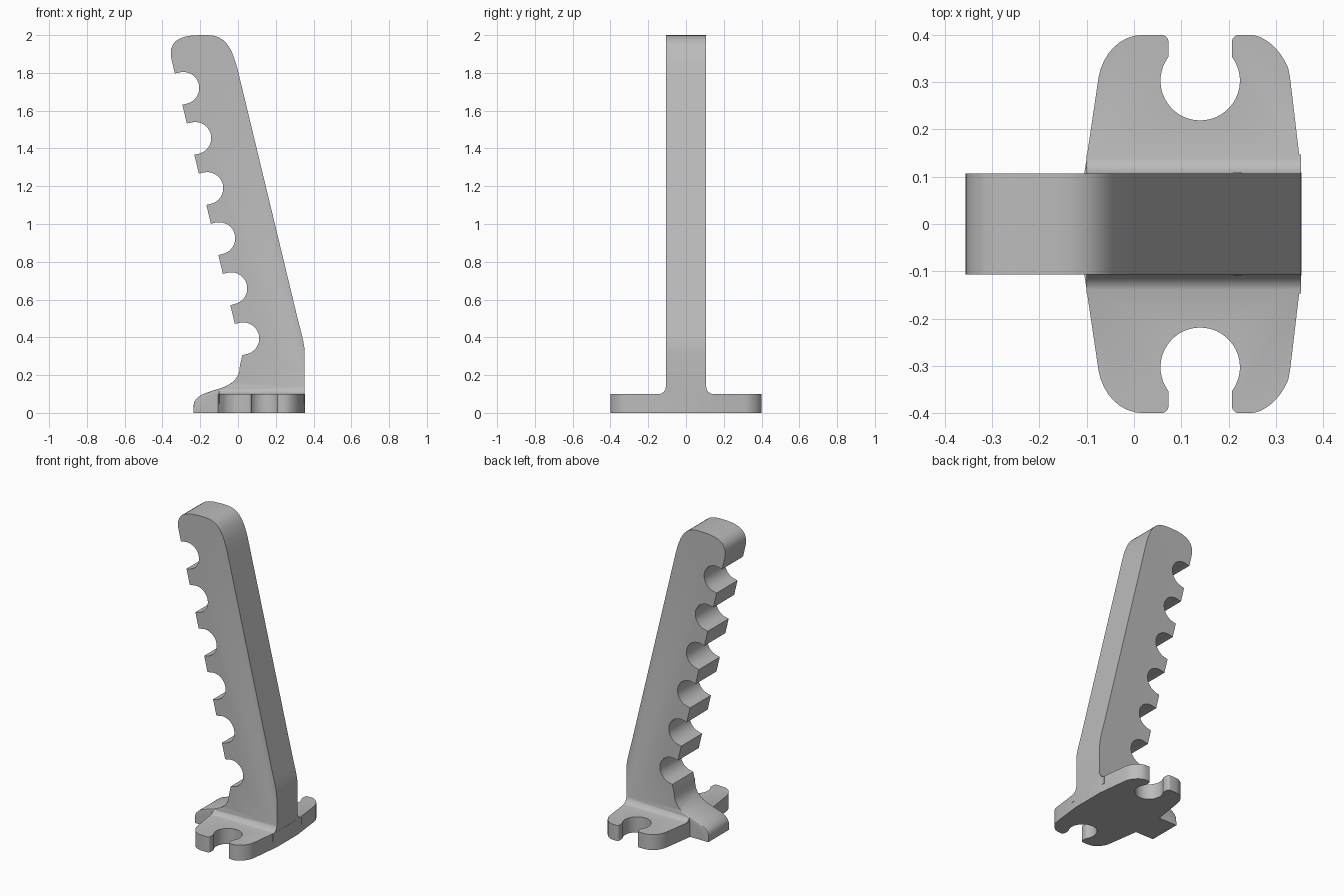
import bpy, bmesh
from math import cos, sin, pi, radians
from mathutils import Vector

cube = bpy.data.objects.get("Cube")
if cube:
    bpy.data.objects.remove(cube, do_unlink=True)

grey = bpy.data.materials.new("plain grey")
grey.use_nodes = True
colour = (0.5, 0.5, 0.5, 1)
grey.diffuse_color = colour
grey.node_tree.nodes["Principled BSDF"].inputs["Base Color"].default_value = colour


def arc(cx, cy, r, start, end, n=16):
    """Points on a circular arc, angles in degrees."""
    return [(cx + r * cos(radians(start + (end - start) * i / n)),
             cy + r * sin(radians(start + (end - start) * i / n))) for i in range(n + 1)]


def curve(a, b, c, d, n=8):
    """Points on a cubic Bezier curve."""
    a, b, c, d = map(Vector, (a, b, c, d))
    ts = [i / n for i in range(n + 1)]
    return [tuple(a * (1 - t) ** 3 + b * 3 * t * (1 - t) ** 2
                  + c * 3 * t * t * (1 - t) + d * t ** 3) for t in ts]


def prism(name, points, place, direction, edge_rule=None, width=0.02):
    """Extrude a flat outline; optionally round the edges picked by a rule."""
    bm = bmesh.new()
    face = bm.faces.new([bm.verts.new(place(*p)) for p in points])
    ext = bmesh.ops.extrude_face_region(bm, geom=[face])
    bmesh.ops.translate(bm, vec=direction,
                        verts=[g for g in ext["geom"] if isinstance(g, bmesh.types.BMVert)])
    bmesh.ops.recalc_face_normals(bm, faces=bm.faces)
    if edge_rule:
        bmesh.ops.bevel(bm, geom=[e for e in bm.edges if edge_rule(e)], offset=width,
                        segments=3, affect='EDGES', profile=0.5, clamp_overlap=True)
    mesh = bpy.data.meshes.new(name)
    bm.to_mesh(mesh)
    bm.free()
    mesh.materials.append(grey)
    obj = bpy.data.objects.new(name, mesh)
    bpy.context.collection.objects.link(obj)
    return obj


# Leaning post outline: foot, hook notches, rounded head, sloping back
half = 0.107
lean = Vector((-0.233, 0.973))
across = Vector((0.973, 0.233))
post = [(0.353, 0), (-0.235, 0), (-0.235, 0.04)]
post += curve((-0.233, 0.055), (-0.22, 0.085), (-0.19, 0.1), (-0.15, 0.112), 6)
post += curve((-0.13, 0.119), (-0.05, 0.14), (0.01, 0.17), (0.01, 0.25))
for i in range(6):
    c = Vector((0.0275, 0.394)) + Vector((-0.0635, 0.2652)) * i
    post.append(tuple(c - lean * 0.085 - across * 0.025))
    post += arc(c.x, c.y, 0.085, -76.5, 103.5, 20)
    post.append(tuple(c + lean * 0.085 - across * 0.025))
post += curve((-0.353, 1.875), (-0.367, 1.95), (-0.335, 2), (-0.2, 2))
post += curve((-0.165, 2), (-0.075, 2), (-0.035, 1.95), (0, 1.81), 10)
post += curve((0.312, 0.515), (0.33, 0.44), (0.353, 0.37), (0.353, 0.32), 5)


def foot_rim(e):
    a, b = (v.co for v in e.verts)
    return abs(a.y - b.y) < 1e-5 and all(p.x < -0.02 and 0.03 < p.z < 0.17 for p in (a, b))


stand = prism("notched_stand", post, lambda x, z: (x, -half, z), (0, 2 * half, 0),
              foot_rim, 0.015)

# Base plate: half outline with an open screw slot, mirrored front to back
side = [(0.354, 0.107), (0.33, 0.31)]
side += curve((0.326, 0.33), (0.31, 0.37), (0.275, 0.4), (0.245, 0.4))
side += arc(0.222, 0.385, 0.015, 90, 180, 4)
side += arc(0.14, 0.303, 0.084, 37, -217, 32)
side += arc(0.058, 0.385, 0.015, 0, 90, 4)
side += curve((0.02, 0.4), (-0.03, 0.4), (-0.066, 0.36), (-0.075, 0.31))
side += [(-0.105, 0.107)]
plate = side + [(x, -y) for x, y in reversed(side)]
parts = [prism("base_plate", plate, lambda x, y: (x, y, 0), (0, 0, 0.1))]

# Concave fillets where the post meets the plate
for s in (-1, 1):
    section = [(half - 0.02, 0.05), (half + 0.04, 0.05)]
    section += arc(half + 0.04, 0.139, 0.04, 270, 180, 8) + [(half - 0.02, 0.139)]
    fillet = prism("fillet", section, lambda y, z: (-0.1, s * y, z), (0.453, 0, 0))
    for v in fillet.data.vertices:
        if v.co.x < 0 and v.co.z > 0.1:
            v.co.z = min(v.co.z, 0.122)
    parts.append(fillet)

# Fuse the parts into one solid
bpy.ops.object.select_all(action='DESELECT')
bpy.context.view_layer.objects.active = stand
stand.select_set(True)
for part in parts:
    mod = stand.modifiers.new("join", 'BOOLEAN')
    mod.operation, mod.solver, mod.object = 'UNION', 'EXACT', part
    bpy.ops.object.modifier_apply(modifier=mod.name)
    bpy.data.objects.remove(part, do_unlink=True)
bpy.ops.object.shade_smooth_by_angle(angle=radians(30))
